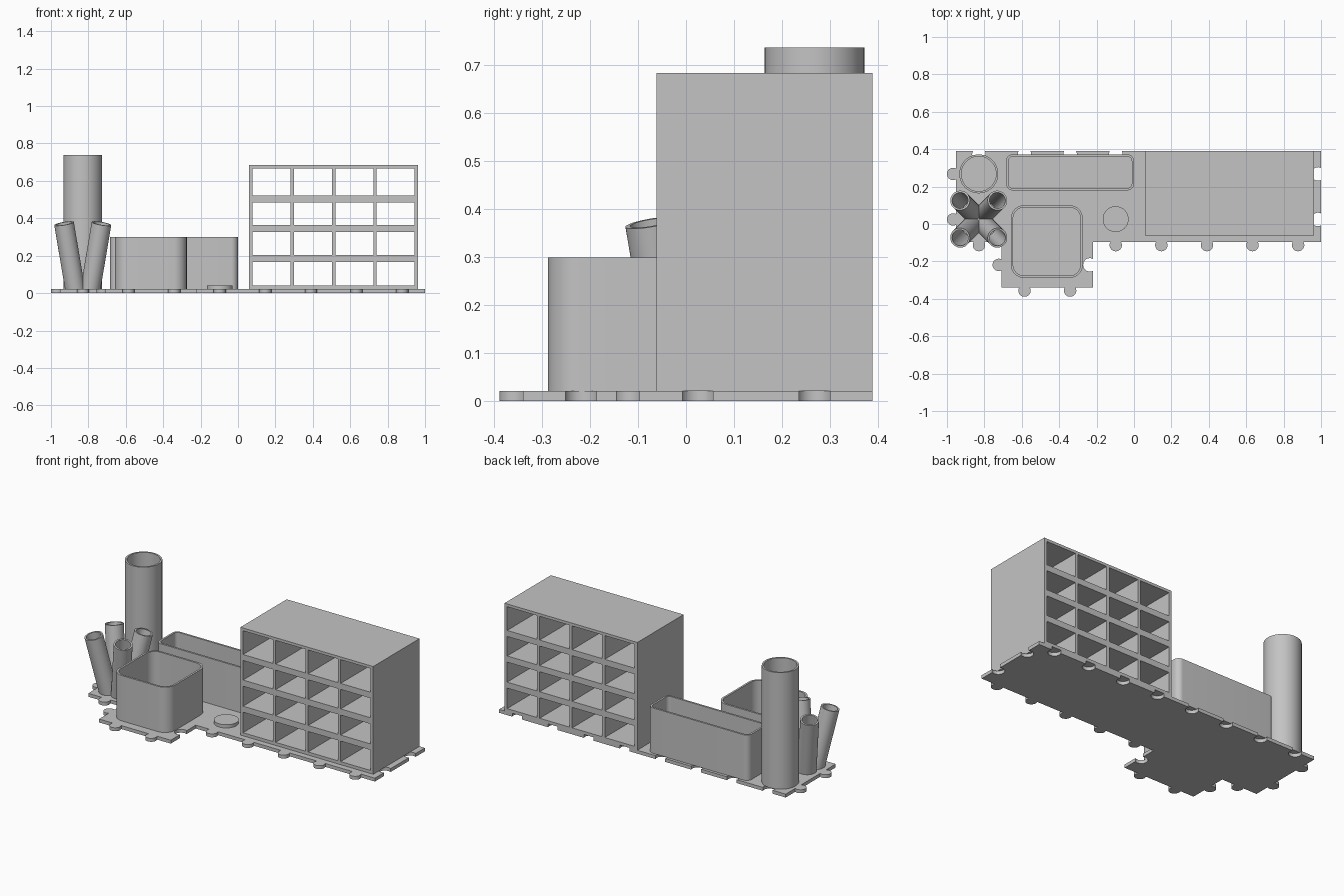
import bpy, bmesh, math
from mathutils import Vector, Matrix

cube = bpy.data.objects.get("Cube")
if cube:
    bpy.data.objects.remove(cube)

grey = bpy.data.materials.new("plain_grey")
grey.use_nodes = True
colour = (0.55, 0.55, 0.55, 1)
grey.diffuse_color = colour
grey.node_tree.nodes["Principled BSDF"].inputs["Base Color"].default_value = colour

PLATE = 0.021   # plate thickness
TILE_X, TILE_Y = 0.2438, 0.243


def finish(name, bm, matrix=None):
    bmesh.ops.recalc_face_normals(bm, faces=bm.faces)
    mesh = bpy.data.meshes.new(name)
    bm.to_mesh(mesh)
    bm.free()
    mesh.materials.append(grey)
    ob = bpy.data.objects.new(name, mesh)
    if matrix:
        ob.matrix_world = matrix
    bpy.context.collection.objects.link(ob)
    bpy.ops.object.select_all(action='DESELECT')
    ob.select_set(True)
    bpy.context.view_layer.objects.active = ob
    bpy.ops.object.shade_smooth_by_angle(angle=math.radians(35))
    return ob


def extrude(bm, direction):
    out = bmesh.ops.extrude_face_region(bm, geom=bm.faces[:])
    moved = [v for v in out["geom"] if isinstance(v, bmesh.types.BMVert)]
    bmesh.ops.translate(bm, verts=moved, vec=direction)


def rounded_outline(hx, hy, r, steps=12):
    pts = []
    for k, (sx, sy) in enumerate([(1, 1), (-1, 1), (-1, -1), (1, -1)]):
        for i in range(steps + 1):
            a = math.pi / 2 * (k + i / steps)
            p = (sx * (hx - r) + r * math.cos(a), sy * (hy - r) + r * math.sin(a))
            if not pts or math.dist(p, pts[-1]) > 1e-5:
                pts.append(p)
    if math.dist(pts[0], pts[-1]) < 1e-5:
        pts.pop()
    return pts


def vessel(name, hx, hy, r, wall, height, matrix, floor=0.01):
    """Open container with a rounded outline, thin wall and closed floor."""
    bm = bmesh.new()
    levels = [(0, 0), (0, height), (wall, height), (wall, floor)]
    rings = [[bm.verts.new((x, y, z)) for x, y in rounded_outline(hx - d, hy - d, r - d)]
             for d, z in levels]
    n = len(rings[0])
    for a, b in zip(rings, rings[1:]):
        for i in range(n):
            j = (i + 1) % n
            bm.faces.new((a[i], a[j], b[j], b[i]))
    bm.faces.new(rings[0])
    bm.faces.new(rings[-1])
    return finish(name, bm, matrix)


# Base plate: walk round the tiles, a tab or a socket on each tile edge
corners = [(1, 0), (3, 0), (3, 1), (8, 1), (8, 3), (0, 3), (0, 1), (1, 1)]
outline = []
for (ax, ay), (bx, by) in zip(corners, corners[1:] + corners[:1]):
    count = max(abs(bx - ax), abs(by - ay))
    t = Vector(((bx - ax) / count, (by - ay) / count))
    out = Vector((t.y, -t.x))
    is_tab = out.x + out.y < 0
    bulge = out if is_tab else -out
    radius = 0.033 if is_tab else 0.036
    dip = math.asin(0.016 / radius)
    for k in range(count):
        start = Vector((-0.951 + (ax + t.x * k) * TILE_X, -0.34 + (ay + t.y * k) * TILE_Y))
        outline.append(start)
        mid = start + Vector((t.x * TILE_X, t.y * TILE_Y)) / 2 + bulge * 0.016
        for i in range(21):
            a = math.pi + dip - (math.pi + 2 * dip) * i / 20
            outline.append(mid + radius * (math.cos(a) * t + math.sin(a) * bulge))
bm = bmesh.new()
bm.faces.new([bm.verts.new((p.x, p.y, 0)) for p in outline])
extrude(bm, (0, 0, PLATE))
finish("base_plate", bm)

# Pigeonhole shelf, open at front and back
wall, cell = 0.018, 0.2035
xs = [0.059]
for i in range(9):
    xs.append(xs[-1] + (cell if i % 2 else wall))
zs = [PLATE, 0.04, 0.166, 0.203, 0.326, 0.364, 0.484, 0.521, 0.667, 0.684]
bm = bmesh.new()
grid = [[bm.verts.new((x, -0.061, z)) for z in zs] for x in xs]
for i in range(9):
    for j in range(9):
        if i % 2 == 0 or j % 2 == 0:
            bm.faces.new((grid[i][j], grid[i + 1][j], grid[i + 1][j + 1], grid[i][j + 1]))
extrude(bm, (0, 0.45, 0))
finish("pigeonhole_shelf", bm)

# Containers standing on the plate
vessel("tall_tube", 0.104, 0.104, 0.104, 0.011, 0.717, Matrix.Translation((-0.83, 0.268, PLATE)))
vessel("long_tray", 0.342, 0.096, 0.035, 0.012, 0.279, Matrix.Translation((-0.342, 0.276, PLATE)))
vessel("square_box", 0.192, 0.194, 0.07, 0.012, 0.279, Matrix.Translation((-0.466, -0.094, PLATE)))

# Four pen tubes leaning outwards
for sx, side in ((1, "left"), (-1, "right")):
    for sy, end in ((1, "back"), (-1, "front")):
        foot = Vector((-0.83 + sx * 0.04, 0.026 + sy * 0.04, 0.015))
        top = Vector((-0.83 + sx * 0.1, 0.026 + sy * 0.1, 0.372))
        axis = top - foot
        turn = axis.to_track_quat('Z', 'Y').to_matrix().to_4x4()
        vessel(f"pen_tube_{end}_{side}", 0.053, 0.053, 0.053, 0.01, axis.length,
               Matrix.Translation(foot) @ turn, 0.03)

# Low round disc
bm = bmesh.new()
bm.faces.new([bm.verts.new((x - 0.098, y + 0.026, PLATE))
              for x, y in rounded_outline(0.069, 0.069, 0.069)])
extrude(bm, (0, 0, 0.02))
finish("round_disc", bm)
